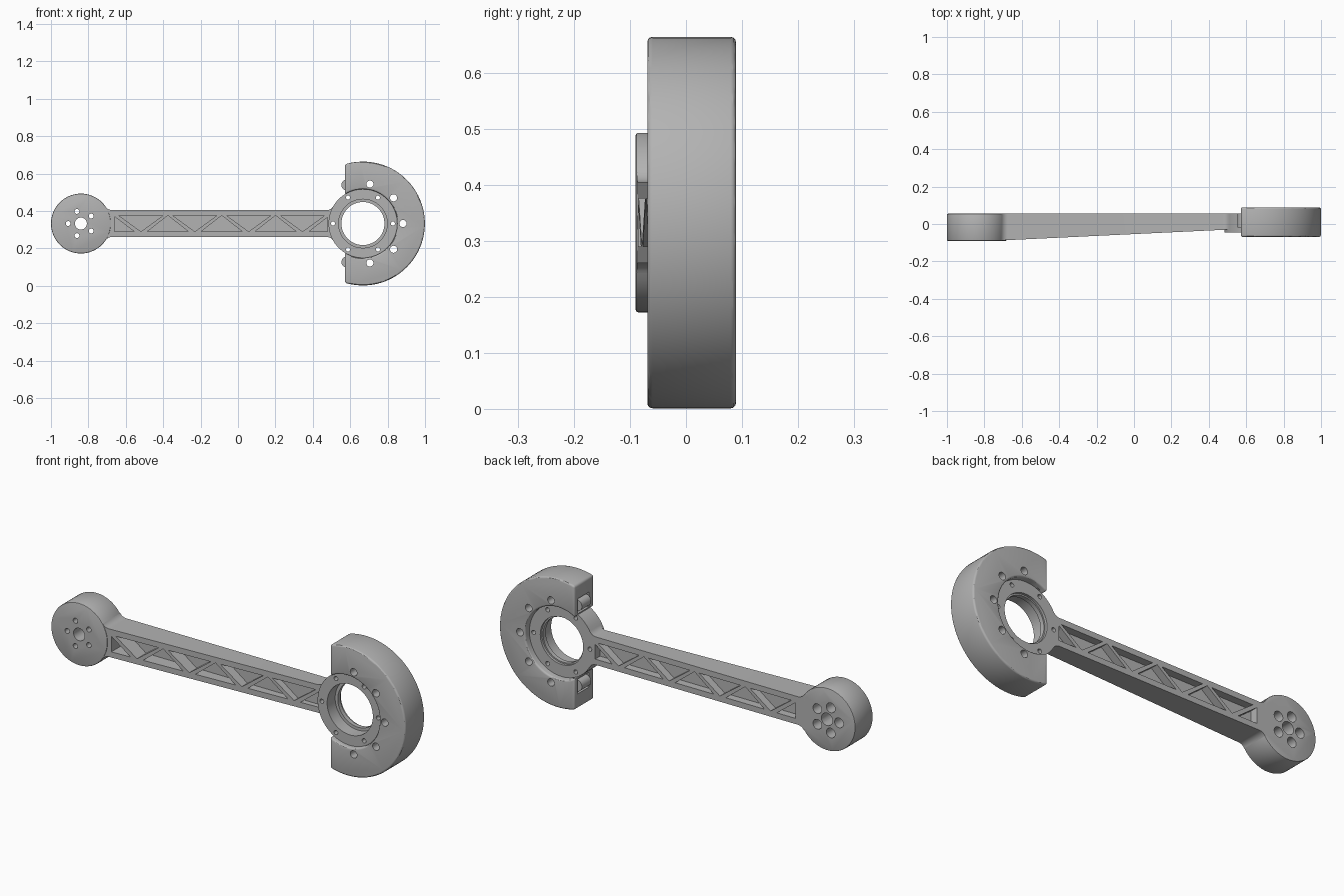
import bpy, bmesh
from math import cos, sin, pi, radians, sqrt, acos, atan2

if "Cube" in bpy.data.objects:
    bpy.data.objects.remove(bpy.data.objects["Cube"], do_unlink=True)

GREY = bpy.data.materials.new("metal grey")
GREY.use_nodes = True
GREY.diffuse_color = (0.45, 0.45, 0.45, 1)
GREY.node_tree.nodes["Principled BSDF"].inputs["Base Color"].default_value = GREY.diffuse_color

ZC = 0.333                      # height of the centre line
HUB_X, HUB_R = -0.84, 0.16
RING_X, RING_R = 0.668, 0.184
BACK = 0.055


def arc(cx, cz, r, a0, a1, n):
    return [(cx + r * cos(a0 + (a1 - a0) * i / n), cz + r * sin(a0 + (a1 - a0) * i / n))
            for i in range(n + 1)]


def circle(cx, cz, r, n=32):
    return arc(cx, cz, r, 0, 2 * pi, n)[:-1]


def around(cx, radius, angles, r, y0, y1):
    """Round holes spaced on a circle."""
    return [(circle(cx + radius * cos(radians(a)), ZC + radius * sin(radians(a)), r, 20), y0, y1)
            for a in angles]


def prisms(name, solids):
    """Outlines in x and z, each extruded from y0 to y1, as one object."""
    bm = bmesh.new()
    for pts, y0, y1 in solids:
        face = bm.faces.new([bm.verts.new((x, y0, z)) for x, z in pts])
        out = bmesh.ops.extrude_face_region(bm, geom=[face])["geom"]
        for v in out:
            if isinstance(v, bmesh.types.BMVert):
                v.co.y = y1
    bmesh.ops.recalc_face_normals(bm, faces=bm.faces)
    mesh = bpy.data.meshes.new(name)
    bm.to_mesh(mesh)
    bm.free()
    mesh.materials.append(GREY)
    obj = bpy.data.objects.new(name, mesh)
    bpy.context.collection.objects.link(obj)
    return obj


def apply(obj, mod):
    bpy.ops.object.select_all(action="DESELECT")
    bpy.context.view_layer.objects.active = obj
    obj.select_set(True)
    bpy.ops.object.modifier_apply(modifier=mod.name)


def combine(obj, tool, operation):
    mod = obj.modifiers.new("combine", "BOOLEAN")
    mod.operation, mod.solver, mod.object = operation, "EXACT", tool
    apply(obj, mod)
    bpy.data.objects.remove(tool, do_unlink=True)


def cut(obj, solids):
    combine(obj, prisms("cutter", solids), "DIFFERENCE")


def soften(obj, width, segments):
    mod = obj.modifiers.new("soften", "BEVEL")
    mod.width, mod.segments = width, segments
    mod.limit_method, mod.angle_limit = "ANGLE", radians(40)
    apply(obj, mod)


def smooth(obj):
    bpy.ops.object.select_all(action="DESELECT")
    bpy.context.view_layer.objects.active = obj
    obj.select_set(True)
    bpy.ops.object.shade_smooth_by_angle(angle=radians(30))


# Beam outline with fillets into both round ends
HALF, FILLET = 0.072, 0.04


def fillet(cx, r, side):
    """Upper fillet from the round end to the straight beam, heights from the centre line."""
    h = HALF + FILLET
    dx = sqrt((r + FILLET) ** 2 - h ** 2)
    a = atan2(-h, -dx * side)
    return arc(cx + side * dx, h, FILLET, -pi + acos(dx / (r + FILLET)) + 0.0 if side > 0 else a, -pi / 2, 8)


left = fillet(HUB_X, HUB_R, 1)
right = fillet(RING_X, RING_R, -1)
upper = [(-0.72, 0.08)] + left + right[::-1] + [(0.53, 0.08)]
outline = [(x, ZC + z) for x, z in upper] + [(x, ZC - z) for x, z in reversed(upper)]

beam = prisms("beam", [(outline, -0.1, BACK)])
for v in beam.data.vertices:            # sloping front
    if v.co.y < 0:
        v.co.y = -0.085 + (v.co.x + 0.65) * 0.0478

# Truss pockets, front and back, leaving a thin web
T = 0.043
triangles = [[(-0.66, -T), (-0.555, -T), (-0.66, T - 0.006)],
             [(0.478, -T), (0.38, -T), (0.478, T - 0.01)]]
for k in range(4):
    c = -0.519 + 0.288 * k
    triangles.append([(c, -T), (c + 0.118, T), (c - 0.118, T)])
for k in range(3):
    c = -0.375 + 0.288 * k
    triangles.append([(c - 0.11, -T), (c + 0.11, -T), (c, T)])
triangles = [[(x, ZC + z) for x, z in t] for t in triangles]
cut(beam, [(t, -0.2, -0.005) for t in triangles] + [(t, 0.015, 0.1) for t in triangles])

# Round hub with softened front rim
hub = prisms("arm", [(circle(HUB_X, ZC, HUB_R, 64), -0.09, BACK)])
soften(hub, 0.005, 2)
combine(hub, beam, "UNION")
ring = prisms("ring", [(circle(RING_X, ZC, RING_R, 72), -0.045, BACK)])
combine(hub, ring, "UNION")
arm = hub

# Hub bores and screw holes
five = [36 + 72 * i for i in range(5)]
cut(arm, [(circle(HUB_X, ZC, 0.032), -0.2, 0.2)] + around(HUB_X, 0.068, five, 0.013, -0.2, 0.2))
cut(arm, around(HUB_X, 0.068, five, 0.025, 0.0, 0.2))

# Ring bore with an inner lip, and screw holes
cut(arm, [(circle(RING_X, ZC, 0.115, 64), -0.2, 0.2)]
    + around(RING_X, 0.16, range(0, 360, 60), 0.011, -0.2, 0.2))
cut(arm, [(circle(RING_X, ZC, 0.13, 64), -0.2, 0.02), (circle(RING_X, ZC, 0.122, 64), 0.042, 0.2)])
smooth(arm)

# Half-round housing around the ring
FLAT, OUT_R, BORE = 0.572, 0.331, 0.1835
a_out = acos((FLAT - RING_X) / OUT_R)
a_in = acos((FLAT - RING_X) / BORE)
shape = arc(RING_X, ZC, OUT_R, -a_out, a_out, 72) + arc(RING_X, ZC, BORE, a_in, -a_in, 48)
housing = prisms("housing", [(shape, -0.069, 0.089)])
soften(housing, 0.012, 3)
cut(housing, around(RING_X, 0.214, range(-80, 81, 40), 0.019, -0.2, 0.2))

# Recesses in the flat side, each holding a roller
rollers = []
for side in (-1, 1):
    z = ZC + side * 0.206
    pocket = [(0.5, z - 0.038), (0.605, z - 0.038), (0.605, z + 0.038), (0.5, z + 0.038)]
    cut(housing, [(pocket, -0.03, 0.062)])
    rollers.append((circle(0.583, z, 0.03), -0.02, BACK))
smooth(housing)
smooth(prisms("rollers", rollers))
